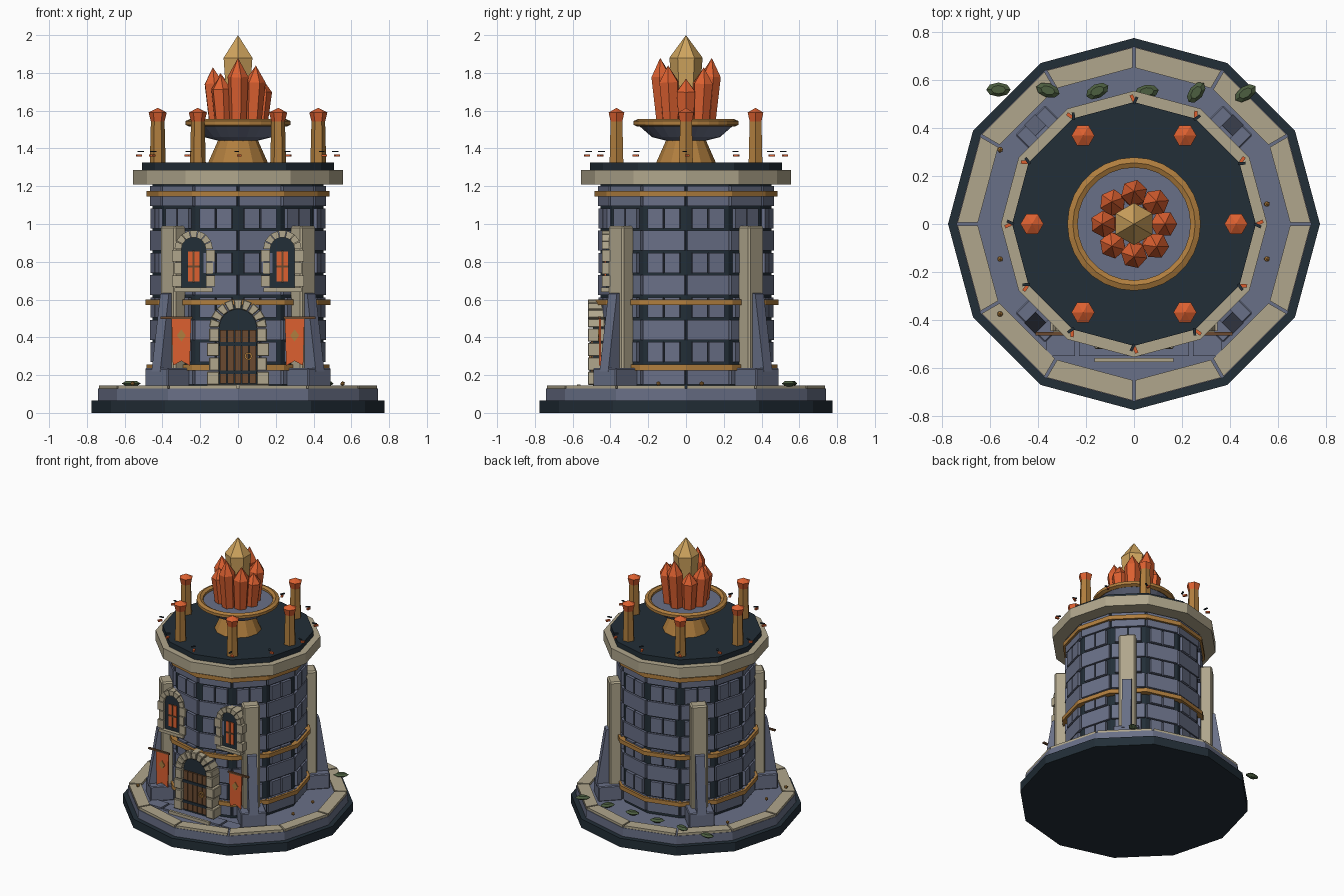
import bpy, bmesh, math
from math import sin, cos, pi, radians
from mathutils import Matrix, Vector

cube = bpy.data.objects.get("Cube")
if cube:
    bpy.data.objects.remove(cube, do_unlink=True)


def material(name, hexcode):
    rgb = [int(hexcode[i:i + 2], 16) / 255 for i in (0, 2, 4)]
    lin = [c / 12.92 if c < 0.04 else ((c + 0.055) / 1.055) ** 2.4 for c in rgb]
    m = bpy.data.materials.new(name)
    m.use_nodes = True
    m.diffuse_color = (*lin, 1)
    m.node_tree.nodes["Principled BSDF"].inputs["Base Color"].default_value = (*lin, 1)
    return m


DARK = material("dark slate", "222E37")
SLATE = material("blue grey stone", "697087")
TAN = material("pale stone", "B0A68C")
GOLD = material("bronze", "B07E3E")
ORANGE = material("ember orange", "DC6030")
AMBER = material("amber crystal", "CFA45E")
WOOD = material("brown wood", "6B4A30")
GREEN = material("moss green", "4C5E40")


def rot(deg):
    return Matrix.Rotation(radians(deg), 4, 'Z')


def at(x, y, z):
    return Matrix.Translation((x, y, z))


class Part:
    """Collects pieces of one material into one object."""

    def __init__(self, name, mat):
        self.name, self.mat, self.bm = name, mat, bmesh.new()

    def box(self, size, m):
        bmesh.ops.create_cube(self.bm, size=1, matrix=m @ Matrix.Diagonal((*size, 1)))
        return self

    def lathe(self, profile, n, m=Matrix(), closed=False):
        rings = [[self.bm.verts.new(m @ Vector((r * cos(2 * pi * i / n), r * sin(2 * pi * i / n), z)))
                  for i in range(n)] for r, z in profile]
        pairs = list(zip(rings, rings[1:]))
        if closed:
            pairs.append((rings[-1], rings[0]))
        for a, b in pairs:
            for i in range(n):
                j = (i + 1) % n
                self.bm.faces.new((a[i], a[j], b[j], b[i]))
        if not closed:
            self.bm.faces.new(rings[0])
            self.bm.faces.new(rings[-1])
        return self

    def ring(self, r0, r1, z0, z1, n=12):
        return self.lathe([(r0, z0), (r1, z0), (r1, z1), (r0, z1)], n, closed=True)

    def prism(self, pts, vec, m=Matrix()):
        a = [self.bm.verts.new(m @ Vector(p)) for p in pts]
        b = [self.bm.verts.new(m @ (Vector(p) + Vector(vec))) for p in pts]
        self.bm.faces.new(a)
        self.bm.faces.new(b)
        for i in range(len(a)):
            j = (i + 1) % len(a)
            self.bm.faces.new((a[i], a[j], b[j], b[i]))
        return self

    def done(self, bevel=0):
        bmesh.ops.remove_doubles(self.bm, verts=self.bm.verts, dist=0.0001)
        bmesh.ops.recalc_face_normals(self.bm, faces=self.bm.faces)
        me = bpy.data.meshes.new(self.name)
        self.bm.to_mesh(me)
        self.bm.free()
        me.materials.append(self.mat)
        ob = bpy.data.objects.new(self.name, me)
        bpy.context.collection.objects.link(ob)
        if bevel:
            mod = ob.modifiers.new("bevel", 'BEVEL')
            mod.width, mod.segments = bevel, 1


# Stepped platform with pale edging slabs
Part("foundation", DARK).lathe([(0.775, 0), (0.775, 0.065)], 12).done()
Part("platform", SLATE).lathe([(0.74, 0.065), (0.74, 0.128)], 12).done()
slabs = Part("edging_slabs", TAN)
for k in range(12):
    ap0, ap1, t = 0.63, 0.712, math.tan(pi / 12)
    h0, h1 = ap0 * t - 0.006, ap1 * t - 0.006
    slabs.prism([(ap0, -h0, 0.12), (ap1, -h1, 0.12), (ap1, h1, 0.12), (ap0, h0, 0.12)],
                (0, 0, 0.025), rot(15 + 30 * k))
slabs.done()

# Tower core with courses of stone blocks
Part("tower_core", DARK).lathe([(0.452, 0.12), (0.452, 1.22)], 12).done()
blocks = Part("wall_blocks", SLATE)
course = 0.118
for row in range(9):
    z = 0.145 + course * (row + 0.5)
    for k in range(12):
        m = rot(15 + 30 * k)
        if row % 2:
            for s in (-1, 1):
                blocks.box((0.04, 0.083, course - 0.012), m @ at(0.437, s * 0.046, z))
        else:
            blocks.box((0.04, 0.226, course - 0.012), m @ at(0.433, 0, z))
blocks.done()
bands = Part("bronze_bands", GOLD)
for z, r in ((0.24, 0.485), (0.585, 0.49), (1.16, 0.485)):
    bands.ring(0.44, r, z - 0.015, z + 0.015)
bands.done()

# Cornice and roof
Part("cornice", TAN).ring(0.43, 0.555, 1.21, 1.287).done()
Part("roof", DARK).lathe([(0.508, 1.25), (0.508, 1.325)], 12).done()

# Corner buttresses
plinths, piers, wedges = Part("buttress_plinths", SLATE), Part("buttress_piers", TAN), Part("buttress_wedges", SLATE)
for a in (45, 135, 225, 315):
    m = rot(a)
    plinths.box((0.165, 0.175, 0.11), m @ at(0.53, 0, 0.182))
    piers.box((0.085, 0.115, 0.84), m @ at(0.488, 0, 0.57))
    wedges.prism([(0.5, -0.032, 0.22), (0.615, -0.032, 0.22), (0.55, -0.032, 0.63), (0.5, -0.032, 0.64)],
                 (0, 0.064, 0), m)
plinths.done(0.006)
piers.done(0.01)
wedges.done()


def arch(part, cx, cz, r0, r1, base, y0, y1, stones, courses):
    """Stone arch facing the front: voussoirs above stacked jamb stones."""
    step = pi / stones
    for i in range(stones):
        a, b = i * step + 0.02, (i + 1) * step - 0.02
        part.prism([(cx + r * cos(t), y0, cz + r * sin(t)) for r, t in ((r0, a), (r1, a), (r1, b), (r0, b))],
                   (0, y1 - y0, 0))
    h = (cz - base) / courses
    for s in (-1, 1):
        for i in range(courses):
            w = r1 - r0 + (0.012 if i % 2 == 0 else 0)
            part.box((w, y1 - y0, h - 0.006), at(cx + s * (r0 + w / 2), (y0 + y1) / 2, base + h * (i + 0.5)))


def arch_panel(part, cx, cz, r, base, y0, y1):
    pts = [(cx + r * cos(pi * i / 10), y0, cz + r * sin(pi * i / 10)) for i in range(11)]
    part.prism(pts + [(cx - r, y0, base), (cx + r, y0, base)], (0, y1 - y0, 0))


# Doorway
frame = Part("door_frame", TAN)
arch(frame, 0, 0.45, 0.1, 0.153, 0.145, -0.52, -0.43, 9, 4)
frame.done(0.004)
recess = Part("door_recess", DARK)
arch_panel(recess, 0, 0.45, 0.102, 0.14, -0.492, -0.43)
recess.done()
planks = Part("door_planks", WOOD)
for i in range(5):
    planks.box((0.034, 0.014, 0.285), at((i - 2) * 0.039, -0.497, 0.297))
planks.done()
straps = Part("door_straps", DARK)
for z in (0.215, 0.365):
    straps.box((0.194, 0.008, 0.02), at(0, -0.506, z))
straps.done()
tilt = Matrix.Rotation(pi / 2, 4, 'X')
Part("door_handle", GOLD).lathe([(0.012, 0), (0.022, 0), (0.022, 0.01), (0.012, 0.01)], 10,
                                at(0.055, -0.504, 0.3) @ tilt, True).done()

# Entrance step and paving
Part("door_step", TAN).box((0.33, 0.018, 0.03), at(0, -0.567, 0.135)).done()
paving = Part("paving", SLATE).box((0.46, 0.09, 0.02), at(0, -0.505, 0.13))
for s in (-1, 1):
    paving.box((0.12, 0.09, 0.02), at(s * 0.305, -0.505, 0.13))
paving.done()

# Windows and banners, mirrored about the door
w_frame, w_back, w_glow = Part("window_frames", TAN), Part("window_recesses", DARK), Part("window_lights", ORANGE)
w_bars = Part("window_bars", WOOD)
cloth, rods, crest = Part("banners", ORANGE), Part("banner_rods", WOOD), Part("banner_crests", GOLD)
for s in (-1, 1):
    x = s * 0.235
    arch(w_frame, x, 0.865, 0.065, 0.102, 0.665, -0.445, -0.36, 7, 3)
    w_frame.box((0.2, 0.1, 0.022), at(x, -0.4, 0.652))
    arch_panel(w_back, x, 0.865, 0.067, 0.66, -0.424, -0.36)
    w_glow.box((0.062, 0.008, 0.16), at(x, -0.427, 0.775))
    w_bars.box((0.01, 0.008, 0.17), at(x, -0.433, 0.775))
    w_bars.box((0.066, 0.008, 0.01), at(x, -0.433, 0.775))
    x = s * 0.3
    cloth.prism([(x - 0.052, -0.46, 0.5), (x + 0.052, -0.46, 0.5), (x + 0.045, -0.46, 0.25),
                 (x, -0.46, 0.275), (x - 0.045, -0.46, 0.25)], (0, 0.01, 0))
    rods.box((0.17, 0.014, 0.012), at(s * 0.325, -0.458, 0.503))
    crest.prism([(x + 0.024 * dx, -0.465, 0.41 + 0.032 * dz) for dx, dz in ((1, 0), (0, 1), (-1, 0), (0, -1))],
                (0, 0.006, 0))
for p in (w_frame, w_back, w_glow, w_bars, cloth, rods, crest):
    p.done()

# Roof posts with ember caps
posts, caps = Part("roof_posts", GOLD), Part("post_caps", ORANGE)
for k in range(6):
    m = rot(60 * k) @ at(0.425, 0, 0)
    posts.lathe([(0.042, 1.32), (0.036, 1.55)], 6, m)
    caps.lathe([(0.034, 1.535), (0.048, 1.59), (0.0, 1.615)], 6, m)
posts.done()
caps.done()

# Small sparks floating around the roof edge
sparks, soot = Part("edge_sparks", ORANGE), Part("edge_soot", DARK)
for k in range(12):
    m = rot(30 * k)
    sparks.box((0.028, 0.014, 0.012), m @ at(0.525, 0.006, 1.363) @ rot(25))
    soot.box((0.032, 0.012, 0.006), m @ at(0.515, -0.006, 1.384) @ rot(-25))
sparks.done()
soot.done()

# Brazier
Part("brazier_pedestal", GOLD).lathe([(0.16, 1.32), (0.1, 1.455)], 12).done()
Part("brazier_bowl", SLATE).lathe([(0.1, 1.44), (0.18, 1.46), (0.26, 1.53)], 24).done()
Part("brazier_rim", GOLD).lathe([(0.235, 1.525), (0.255, 1.515), (0.278, 1.525), (0.278, 1.545),
                                 (0.255, 1.555), (0.235, 1.545)], 28, closed=True).done()

# Crystal cluster
Part("central_crystal", AMBER).lathe([(0.06, 1.52), (0.088, 1.88), (0.0, 2.0)], 6, rot(30)).done()
cluster = Part("ember_crystals", ORANGE)
for k, top in enumerate((1.77, 1.83, 1.88, 1.8, 1.83, 1.79, 1.88, 1.84)):
    h = top - 1.525
    lean = Matrix.Rotation(radians(4), 4, 'Y')
    cluster.lathe([(0.044, 0), (0.056, h * 0.72), (0.0, h)], 6,
                  rot(45 * k) @ at(0.112, 0, 1.525) @ lean @ rot(23 * k))
cluster.done()

# Moss clumps along the back and studs on the platform
moss = Part("moss_clumps", GREEN)
for i in range(6):
    m = at(-0.565 + 0.206 * i, 0.56 - 0.003 * i, 0.155) @ rot(13 * i - 30 * (i % 2)) @ Matrix.Diagonal((1, 0.58, 1, 1))
    moss.lathe([(0.025, -0.014), (0.051, 0), (0.03, 0.013)], 8, m)
moss.done()
studs = Part("platform_studs", GOLD)
for x, y in ((-0.558, 0.31), (-0.558, -0.146), (-0.558, -0.375), (0.554, 0.083), (0.554, -0.146)):
    bmesh.ops.create_icosphere(studs.bm, subdivisions=1, radius=0.013, matrix=at(x, y, 0.155))
studs.done()
